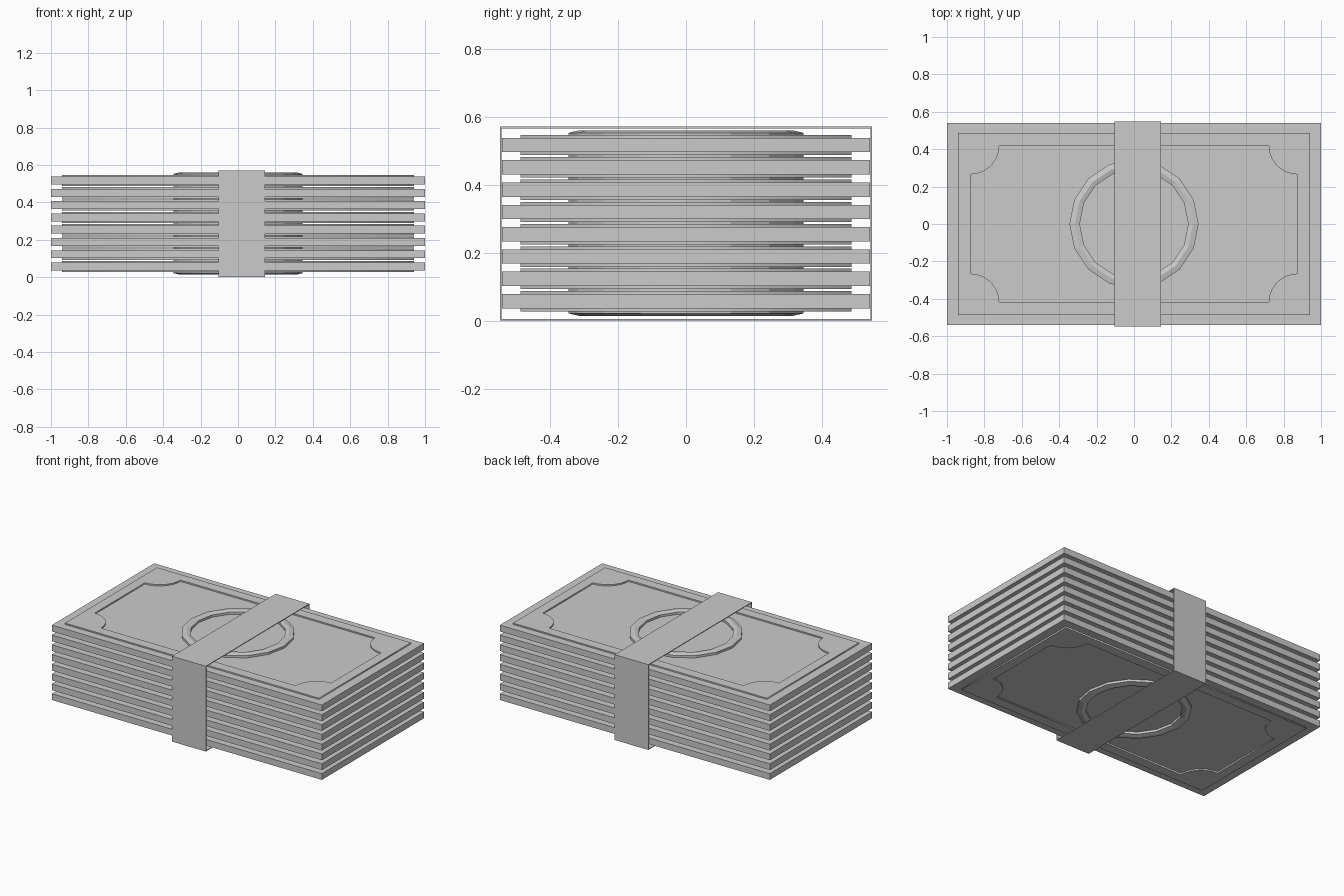
import bpy, bmesh, math

if "Cube" in bpy.data.objects:
    bpy.data.objects.remove(bpy.data.objects["Cube"])

HX, HY = 1.0, 0.541          # bill half size
THICK, PITCH, COUNT = 0.042, 0.0656, 8
BASE = 0.0365
FRAME_H = 0.009


def link(name, mesh, loc=(0, 0, 0), flip=False):
    ob = bpy.data.objects.new(name, mesh)
    ob.location = loc
    if flip:
        ob.rotation_euler = (math.pi, 0, 0)
    bpy.context.collection.objects.link(ob)
    return ob


def box_mesh(name, sx, sy, sz):
    bm = bmesh.new()
    bmesh.ops.create_cube(bm, size=1)
    bmesh.ops.scale(bm, vec=(sx, sy, sz), verts=bm.verts)
    me = bpy.data.meshes.new(name)
    bm.to_mesh(me)
    bm.free()
    return me


def extruded(name, loops, height):
    """Filled flat outline (later loops are holes) from z = 0 to height."""
    cu = bpy.data.curves.new(name, 'CURVE')
    cu.dimensions = '2D'
    cu.fill_mode = 'BOTH'
    cu.extrude = height / 2
    for pts in loops:
        sp = cu.splines.new('POLY')
        sp.points.add(len(pts) - 1)
        for p, (x, y) in zip(sp.points, pts):
            p.co = (x, y, 0, 1)
        sp.use_cyclic_u = True
    tmp = link(name + "_curve", cu)
    dg = bpy.context.evaluated_depsgraph_get()
    me = bpy.data.meshes.new_from_object(tmp.evaluated_get(dg))
    bpy.data.objects.remove(tmp)
    for v in me.vertices:
        v.co.z += height / 2
    return me


def rect(hx, hy):
    return [(-hx, -hy), (hx, -hy), (hx, hy), (-hx, hy)]


def notched(hx, hy, r, seg=7):
    """Rectangle with concave quarter-circle corners."""
    pts = []
    for sx, sy, start in ((1, 1, 270), (-1, 1, 360), (-1, -1, 90), (1, -1, 180)):
        for i in range(seg + 1):
            a = math.radians(start - 90 * i / seg)
            pts.append((sx * hx + r * math.cos(a), sy * hy + r * math.sin(a)))
    return pts


def ring_mesh(name, profile, sides=16):
    bm = bmesh.new()
    rows = []
    for r, z in profile:
        rows.append([bm.verts.new((r * math.cos(2 * math.pi * i / sides),
                                   r * math.sin(2 * math.pi * i / sides), z))
                     for i in range(sides)])
    for a, b in zip(rows, rows[1:]):
        for i in range(sides):
            j = (i + 1) % sides
            bm.faces.new((a[i], a[j], b[j], b[i]))
    me = bpy.data.meshes.new(name)
    bm.to_mesh(me)
    bm.free()
    return me


# Shared parts of each bill
slab = box_mesh("bill", HX * 2, HY * 2, THICK)
frame = extruded("border", [rect(0.94, 0.487), notched(0.875, 0.42, 0.155)], FRAME_H)
ring = ring_mesh("medallion_ring",
                 [(0.345, 0), (0.345, 0.015), (0.315, 0.022), (0.29, 0.015), (0.29, 0)])

# Stack of bills, decorated on both faces
for i in range(COUNT):
    z = BASE + PITCH * i
    link(f"bill_{i + 1}", slab, (0, 0, z + THICK / 2))
    for side, zz, flip in (("top", z + THICK, False), ("bottom", z, True)):
        link(f"border_{side}_{i + 1}", frame, (0, 0, zz), flip)
        link(f"medallion_{side}_{i + 1}", ring, (0, 0, zz), flip)

# Paper band: thin open loop wrapped around the stack
bm = bmesh.new()
X0, X1, BY, Z0, Z1, T = -0.105, 0.145, 0.5475, 0.0, 0.571, 0.005
outer = [(-BY, Z0), (BY, Z0), (BY, Z1), (-BY, Z1)]
inner = [(-BY + T, Z0 + T), (BY - T, Z0 + T), (BY - T, Z1 - T), (-BY + T, Z1 - T)]
loops = [[bm.verts.new((x, y, z)) for y, z in pts]
         for x, pts in ((X0, outer), (X1, outer), (X1, inner), (X0, inner))]
for k in range(4):
    a, b = loops[k], loops[(k + 1) % 4]
    for i in range(4):
        j = (i + 1) % 4
        bm.faces.new((a[i], a[j], b[j], b[i]))
bmesh.ops.recalc_face_normals(bm, faces=bm.faces)
band = bpy.data.meshes.new("paper_band")
bm.to_mesh(band)
bm.free()
link("paper_band", band)
